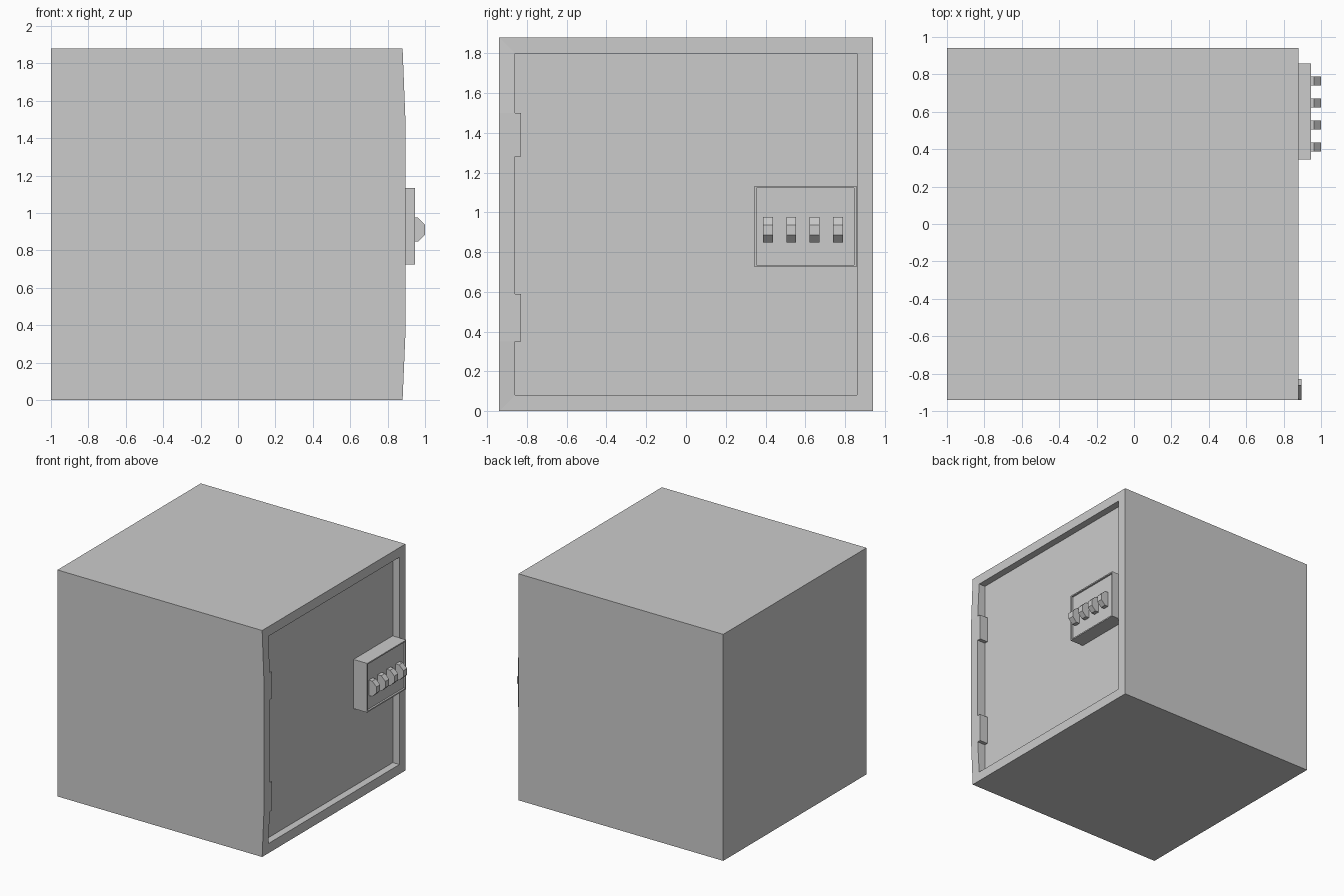
import bpy, bmesh

if "Cube" in bpy.data.objects:
    bpy.data.objects.remove(bpy.data.objects["Cube"])

OUT, IN, HINGE = 0.94, 0.86, 0.83      # outer half width, door opening, hinge tab reach
FRONT, BULGE, DOOR = 0.88, 0.895, 0.82  # x of rim, bowed hinge side, recessed door
TOP = 1.88


def finish(bm, name):
    bmesh.ops.remove_doubles(bm, verts=bm.verts, dist=1e-5)
    bmesh.ops.recalc_face_normals(bm, faces=bm.faces)
    me = bpy.data.meshes.new(name)
    bm.to_mesh(me)
    bm.free()
    ob = bpy.data.objects.new(name, me)
    bpy.context.collection.objects.link(ob)
    return ob


def face(bm, pts):
    return bm.faces.new([bm.verts.new(p) for p in pts])


# Cabinet shell with bowed hinge-side rim, hinge tabs and recessed door
bm = bmesh.new()
oz = [0, 0.35, 0.59, 1.28, 1.50, TOP]
iz = [0.08, 0.35, 0.59, 1.28, 1.50, 1.80]
rx = [FRONT, BULGE, BULGE, BULGE, BULGE, FRONT]
edge = [(x, -OUT, z) for x, z in zip(rx, oz)]
for i in range(5):
    y = -HINGE if i in (1, 3) else -IN
    a, b = (rx[i], y, iz[i]), (rx[i + 1], y, iz[i + 1])
    face(bm, [edge[i], edge[i + 1], b, a])
    face(bm, [a, b, (DOOR, y, iz[i + 1]), (DOOR, y, iz[i])])
for z in iz[1:5]:  # tab ends
    face(bm, [(BULGE, -IN, z), (BULGE, -HINGE, z), (DOOR, -HINGE, z), (DOOR, -IN, z)])

for zo, zi in ((0, 0.08), (TOP, 1.80)):  # bottom and top rim with reveals
    face(bm, [(FRONT, -OUT, zo), (FRONT, OUT, zo), (FRONT, IN, zi), (FRONT, -IN, zi)])
    face(bm, [(FRONT, -IN, zi), (FRONT, IN, zi), (DOOR, IN, zi), (DOOR, -IN, zi)])
    face(bm, [(-1, -OUT, zo), (-1, OUT, zo), (FRONT, OUT, zo), (FRONT, -OUT, zo)])
# latch-side rim with reveal
face(bm, [(FRONT, OUT, 0), (FRONT, OUT, TOP), (FRONT, IN, 1.80), (FRONT, IN, 0.08)])
face(bm, [(FRONT, IN, 0.08), (FRONT, IN, 1.80), (DOOR, IN, 1.80), (DOOR, IN, 0.08)])
# cabinet sides and back
face(bm, [(-1, -OUT, 0)] + edge + [(-1, -OUT, TOP)])
face(bm, [(-1, OUT, 0), (FRONT, OUT, 0), (FRONT, OUT, TOP), (-1, OUT, TOP)])
face(bm, [(-1, -OUT, 0), (-1, OUT, 0), (-1, OUT, TOP), (-1, -OUT, TOP)])
# door panel
face(bm, [(DOOR, -IN, 0.08), (DOOR, IN, 0.08), (DOOR, IN, 1.80), (DOOR, -IN, 1.80)])
finish(bm, "cabinet")

# Lock housing: box with a shallow inset front
bm = bmesh.new()
y0, y1, z0, z1 = 0.345, 0.857, 0.725, 1.133
base = face(bm, [(DOOR, y0, z0), (DOOR, y1, z0), (DOOR, y1, z1), (DOOR, y0, z1)])
ext = bmesh.ops.extrude_face_region(bm, geom=[base], use_keep_orig=True)["geom"]
bmesh.ops.translate(bm, vec=(0.945 - DOOR, 0, 0),
                    verts=[v for v in ext if isinstance(v, bmesh.types.BMVert)])
bmesh.ops.recalc_face_normals(bm, faces=bm.faces)
front = [f for f in bm.faces if f.calc_center_median().x > 0.94]
bmesh.ops.inset_region(bm, faces=front, thickness=0.015)
ext = bmesh.ops.extrude_face_region(bm, geom=front)["geom"]
bmesh.ops.delete(bm, geom=front, context='FACES_ONLY')
bmesh.ops.translate(bm, vec=(-0.015, 0, 0),
                    verts=[v for v in ext if isinstance(v, bmesh.types.BMVert)])
finish(bm, "lock_housing")

# Four combination dials
profile = [(0.925, 0.975), (0.962, 0.975), (1.0, 0.937),
           (1.0, 0.885), (0.962, 0.847), (0.925, 0.847)]
for i in range(4):
    yc = 0.412 + i * 0.1175
    bm = bmesh.new()
    side = face(bm, [(x, yc - 0.025, z) for x, z in profile])
    ext = bmesh.ops.extrude_face_region(bm, geom=[side], use_keep_orig=True)["geom"]
    bmesh.ops.translate(bm, vec=(0, 0.05, 0),
                        verts=[v for v in ext if isinstance(v, bmesh.types.BMVert)])
    finish(bm, f"dial_{i + 1}")
